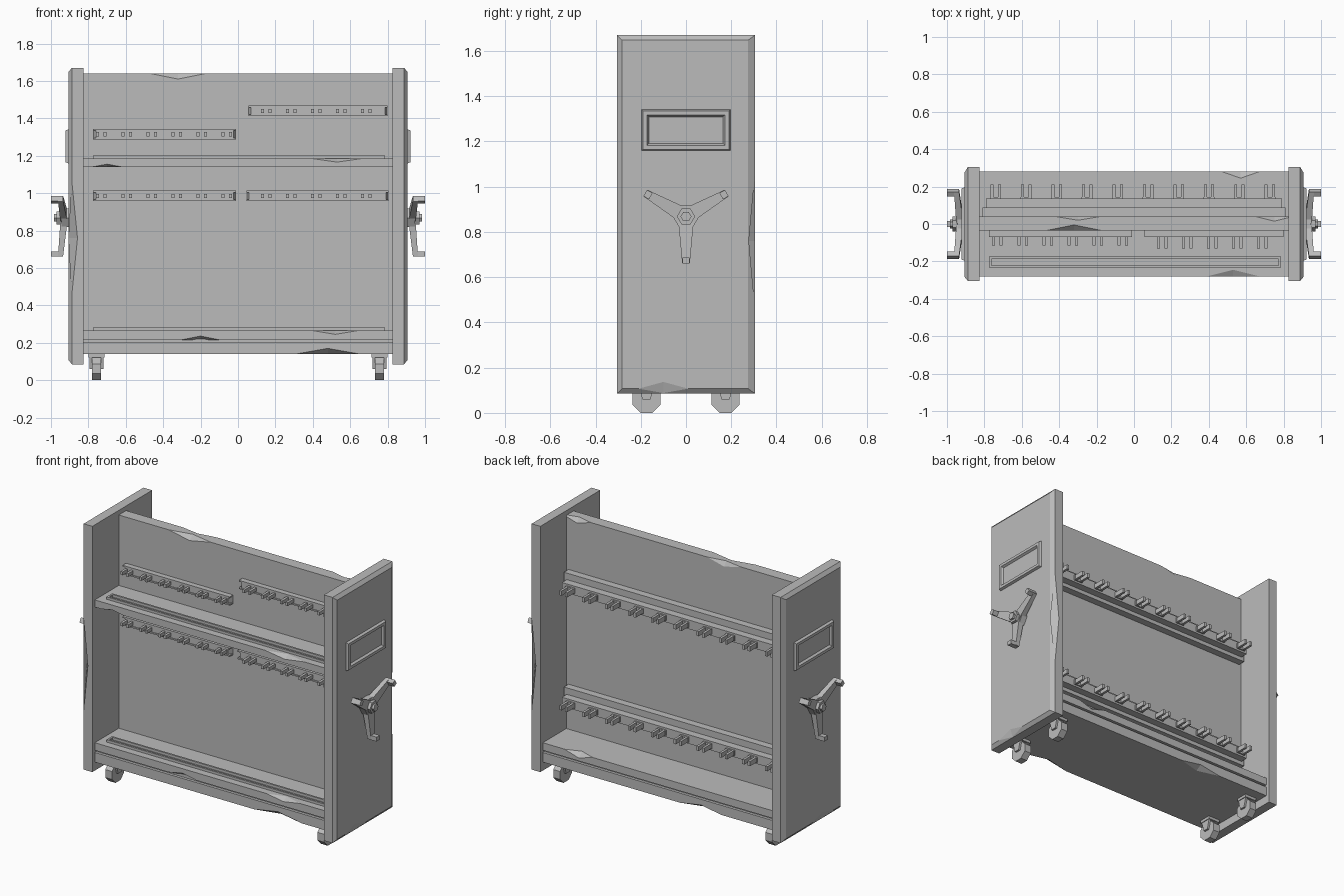
import bpy, bmesh, math
from mathutils import Vector

if "Cube" in bpy.data.objects:
    bpy.data.objects.remove(bpy.data.objects["Cube"], do_unlink=True)

GREY = (0.5, 0.5, 0.5, 1)
mat = bpy.data.materials.new("painted grey")
mat.use_nodes = True
mat.diffuse_color = GREY
mat.node_tree.nodes["Principled BSDF"].inputs["Base Color"].default_value = GREY


def finish(name, bm):
    bmesh.ops.recalc_face_normals(bm, faces=bm.faces)
    mesh = bpy.data.meshes.new(name)
    bm.to_mesh(mesh)
    bm.free()
    mesh.materials.append(mat)
    obj = bpy.data.objects.new(name, mesh)
    bpy.context.collection.objects.link(obj)
    return obj


def add_hull(bm, points):
    verts = [bm.verts.new(p) for p in points]
    bmesh.ops.convex_hull(bm, input=verts)
    bmesh.ops.dissolve_limit(bm, angle_limit=0.01, verts=bm.verts, edges=bm.edges)


def corners(x, y, z):
    return [(a, b, c) for a in x for b in y for c in z]


def add_box(bm, x, y, z):
    verts = bmesh.ops.create_cube(bm, size=1)["verts"]
    for v in verts:
        v.co = [r[0] if c < 0 else r[1] for c, r in zip(v.co, (x, y, z))]


def box(name, x, y, z):
    bm = bmesh.new()
    add_box(bm, x, y, z)
    return finish(name, bm)


def chip(obj, p, half, along, in1, in2):
    """Knock a shallow faceted chip out of an edge."""
    p, along, in1, in2 = map(Vector, (p, along, in1, in2))
    bm = bmesh.new()
    add_hull(bm, [p - along * half, p + along * half, p + in1, p + in2, p - in1 - in2])
    cutter = finish("chip_cutter", bm)
    cutter.hide_render = True
    mod = obj.modifiers.new("chip", "BOOLEAN")
    mod.operation, mod.solver, mod.object = "DIFFERENCE", "EXACT", cutter
    bpy.context.view_layer.objects.active = obj
    bpy.ops.object.modifier_apply(modifier=mod.name)
    bpy.data.objects.remove(cutter, do_unlink=True)


X, Z = (1, 0, 0), (0, 0, 1)
W = 0.827  # half width between the end panels

# End panels with a bevelled outer face
for side, s in (("left", 1), ("right", -1)):
    bm = bmesh.new()
    add_hull(bm, corners((s * .826, s * .888), (-.305, .305), (.085, 1.67))
             + corners((s * .906,), (-.283, .275), (.107, 1.648)))
    panel = finish(side + "_end_panel", bm)
    chip(panel, (s * .888, s * .305, .76), .3, Z, (s * .018, s * -.065, 0), (s * -.03, 0, 0))
    chip(panel, (s * .906, -.1, .107), .11, (0, 1, 0), (0, 0, .03), (s * -.016, 0, -.02))

# Central back board
board = box("back_board", (-W, W), (-.035, .04), (.26, 1.64))
chip(board, (-.32, -.035, 1.64), .15, X, (0, .03, 0), (0, 0, -.03))
chip(board, (.75, .04, 1.64), .1, X, (0, -.025, 0), (0, 0, -.03))
chip(board, (-.3, .04, 1.64), .12, X, (0, -.02, 0), (0, 0, -.03))

# Base: two slabs with a shadow groove between
lower = box("base_lower_slab", (-W, W), (-.28, .28), (.14, .202))
chip(lower, (.48, -.28, .14), .17, X, (0, .04, 0), (0, 0, .03))
chip(lower, (-.3, .28, .14), .15, X, (0, -.04, 0), (0, 0, .025))
box("base_groove_core", (-W, W), (-.262, .262), (.2, .22))
upper = box("base_upper_slab", (-W, W), (-.28, .28), (.216, .265))
chip(upper, (-.2, -.28, .216), .1, X, (0, .03, 0), (0, 0, .02))
chip(upper, (.52, -.28, .265), .12, X, (0, .035, 0), (0, 0, -.02))
chip(upper, (.57, .28, .265), .1, X, (0, -.035, 0), (0, 0, -.03))

# Front shelf
shelf = box("front_shelf", (-W, W), (-.28, -.03), (1.14, 1.186))
chip(shelf, (.53, -.28, 1.186), .14, X, (0, .035, 0), (0, 0, -.02))
chip(shelf, (-.7, -.28, 1.14), .08, X, (0, .03, 0), (0, 0, .015))

# Raised channel rims on the shelf and the base
for name, z in (("shelf", 1.185), ("base", .264)):
    bm = bmesh.new()
    for y in (-.233, -.187):
        add_box(bm, (-.775, .785), (y, y + .012), (z, z + .017))
    for x in (-.775, .773):
        add_box(bm, (x, x + .012), (-.221, -.187), (z, z + .017))
    finish(name + "_channel_rim", bm)


def add_prongs(bm, x, y, z, h):
    for dx in (-.02, .02):
        add_box(bm, (x + dx - .008, x + dx + .008), y, (z - h, z + h))


# Front hook rails: tapered block, raised border, paired prongs
rails = (("upper_left", .055, .8, 1.44, -.13), ("upper_right", -.775, -.01, 1.315, -.115),
         ("lower_left", .045, .805, .985, -.13), ("lower_right", -.775, -.01, .985, -.115))
for name, x0, x1, z, tip in rails:
    bm = bmesh.new()
    add_hull(bm, corners((x0, x1), (-.03,), (z - .028, z + .028))
             + corners((x0 + .015, x1 - .015), (-.065,), (z - .02, z + .02)))
    for a in (-1, 1):
        add_box(bm, (x0, x1), (-.07, -.03), sorted((z + a * .028, z + a * .019)))
    for i in range(5 if x0 > 0 else 6):
        add_prongs(bm, (.15 if x0 > 0 else -.73) + i * .134, (tip, -.06), z, .011)
    finish(name + "_front_rail", bm)

# Rear hook rails: stepped bar with prongs
for name, z in (("upper", 1.225), ("lower", .485)):
    bm = bmesh.new()
    add_box(bm, (-.81, .81), (.035, .087), (z - .055, z + .07))
    add_box(bm, (-.79, .79), (.08, .136), (z - .03, z + .028))
    for i in range(10):
        x = -.74 + i * .163
        add_box(bm, (x - .03, x + .03), (.13, .145), (z - .018, z + .016))
        add_prongs(bm, x, (.14, .212), z, .015)
    finish(name + "_rear_rail", bm)


def rim_frame(name, s):
    """Label holder: outer frame sloping to a recessed window."""
    bm = bmesh.new()
    rings = ((.9, 0), (.922, .008), (.922, .026), (.908, .034))
    loops = [[bm.verts.new((s * x, a * (.198 - d), 1.25 + b * (.093 - d)))
              for a, b in ((-1, -1), (1, -1), (1, 1), (-1, 1))] for x, d in rings]
    for lo, hi in zip(loops, loops[1:]):
        for i in range(4):
            j = (i + 1) % 4
            bm.faces.new((lo[i], lo[j], hi[j], hi[i]))
    bm.faces.new(loops[-1])
    bm.faces.new(loops[0])
    finish(name, bm)


def hand_wheel(name, s):
    """Three tapered arms with end grips around a hexagonal hub."""
    bm = bmesh.new()
    for r, x0, x1 in ((.058, .9, .945), (.04, .94, .97), (.024, .965, .985)):
        add_hull(bm, [(s * x, r * math.cos(k * math.pi / 3), .868 + r * math.sin(k * math.pi / 3))
                      for x in (x0, x1) for k in range(6)])
    for k in range(3):
        ang = -math.pi / 2 + k * math.tau / 3
        out = Vector((0, math.cos(ang), math.sin(ang)))
        tan = Vector((0, -math.sin(ang), math.cos(ang)))
        hub = Vector((0, 0, .868))

        def ring(r, w, x0, x1):
            return [hub + out * r + tan * w * t + Vector((s * x, 0, 0))
                    for t in (-1, 1) for x in (x0, x1)]
        add_hull(bm, ring(.02, .034, .912, .95) + ring(.205, .017, .935, .962))
        add_hull(bm, ring(.18, .016, .936, 1) + ring(.208, .016, .936, 1))
    finish(name, bm)


for side, s in (("left", 1), ("right", -1)):
    rim_frame(side + "_label_frame", s)
    hand_wheel(side + "_hand_wheel", s)

    # Casters: octagonal wheel, fork and swivel plate
    for end, y in (("front", -.175), ("rear", .175)):
        bm = bmesh.new()
        x = s * .757
        for w, r in ((.024, .067),):
            add_hull(bm, [(x + w * t, y + r * math.sin((k + .5) * math.pi / 4),
                           .062 + r * math.cos((k + .5) * math.pi / 4))
                          for t in (-1, 1) for k in range(8)])
        finish(f"{end}_{side}_wheel", bm)
        bm = bmesh.new()
        for t in (-1, 1):
            add_hull(bm, corners((x + t * .024, x + t * .037), (y - .035, y + .035), (.125,))
                     + corners((x + t * .024, x + t * .037), (y - .018, y + .018), (.06,)))
        add_box(bm, (x - .042, x + .042), (y - .04, y + .04), (.122, .145))
        finish(f"{end}_{side}_fork", bm)
